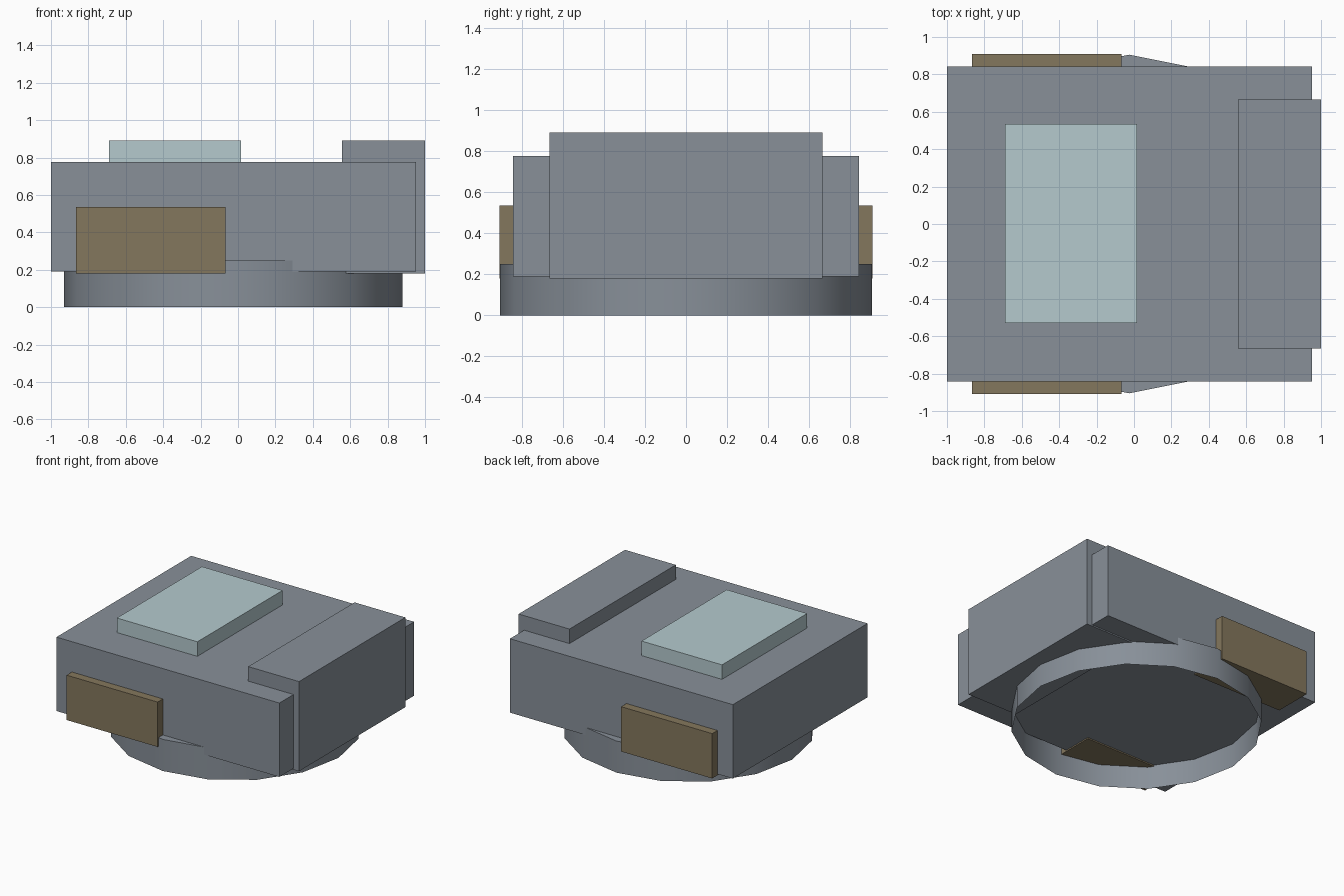
import bpy, bmesh, math

if "Cube" in bpy.data.objects:
    bpy.data.objects.remove(bpy.data.objects["Cube"])


def material(name, rgb):
    # 8-bit display colour converted to linear
    m = bpy.data.materials.new(name)
    lin = [((c / 255 + 0.055) / 1.055) ** 2.4 for c in rgb]
    m.diffuse_color = (*lin, 1)
    m.use_nodes = True
    m.node_tree.nodes["Principled BSDF"].inputs["Base Color"].default_value = m.diffuse_color
    return m


grey = material("blue grey", (136, 144, 153))
glass = material("pale glass", (181, 202, 206))
brown = material("dull brown", (132, 119, 93))


def finish(name, bm, mat):
    me = bpy.data.meshes.new(name)
    bmesh.ops.recalc_face_normals(bm, faces=bm.faces)
    bm.to_mesh(me)
    bm.free()
    me.materials.append(mat)
    ob = bpy.data.objects.new(name, me)
    bpy.context.collection.objects.link(ob)
    return ob


def box(name, lo, hi, mat):
    bm = bmesh.new()
    bmesh.ops.create_cube(bm, size=1)
    for v in bm.verts:
        v.co = [(a + b) / 2 + c * (b - a) for a, b, c in zip(lo, hi, v.co)]
    return finish(name, bm, mat)


# Main block, rear block and roof hatch
box("turret_body", (-1, -0.842, 0.19), (0.952, 0.842, 0.775), grey)
box("rear_block", (0.555, -0.665, 0.18), (1, 0.665, 0.89), grey)
box("roof_hatch", (-0.69, -0.53, 0.7), (0.015, 0.535, 0.89), glass)

# Side plates, reaching in under the body
for side, label in ((-1, "front"), (1, "back")):
    y0, y1 = sorted((side * 0.60, side * 0.908))
    box(f"{label}_side_plate", (-0.865, y0, 0.18), (-0.068, y1, 0.535), brown)

# Base ring: 16 sides, closed on top and open below
bm = bmesh.new()
bmesh.ops.create_cone(bm, cap_ends=True, segments=16, radius1=0.905,
                      radius2=0.905, depth=0.25)
bottom = [f for f in bm.faces if f.normal.z < -0.9]
bmesh.ops.delete(bm, geom=bottom, context='FACES_ONLY')
bmesh.ops.translate(bm, verts=bm.verts, vec=(-0.025, 0, 0.125))
ring = finish("base_ring", bm, grey)
bpy.context.view_layer.objects.active = ring
ring.select_set(True)
bpy.ops.object.shade_smooth_by_angle(angle=math.radians(30))
